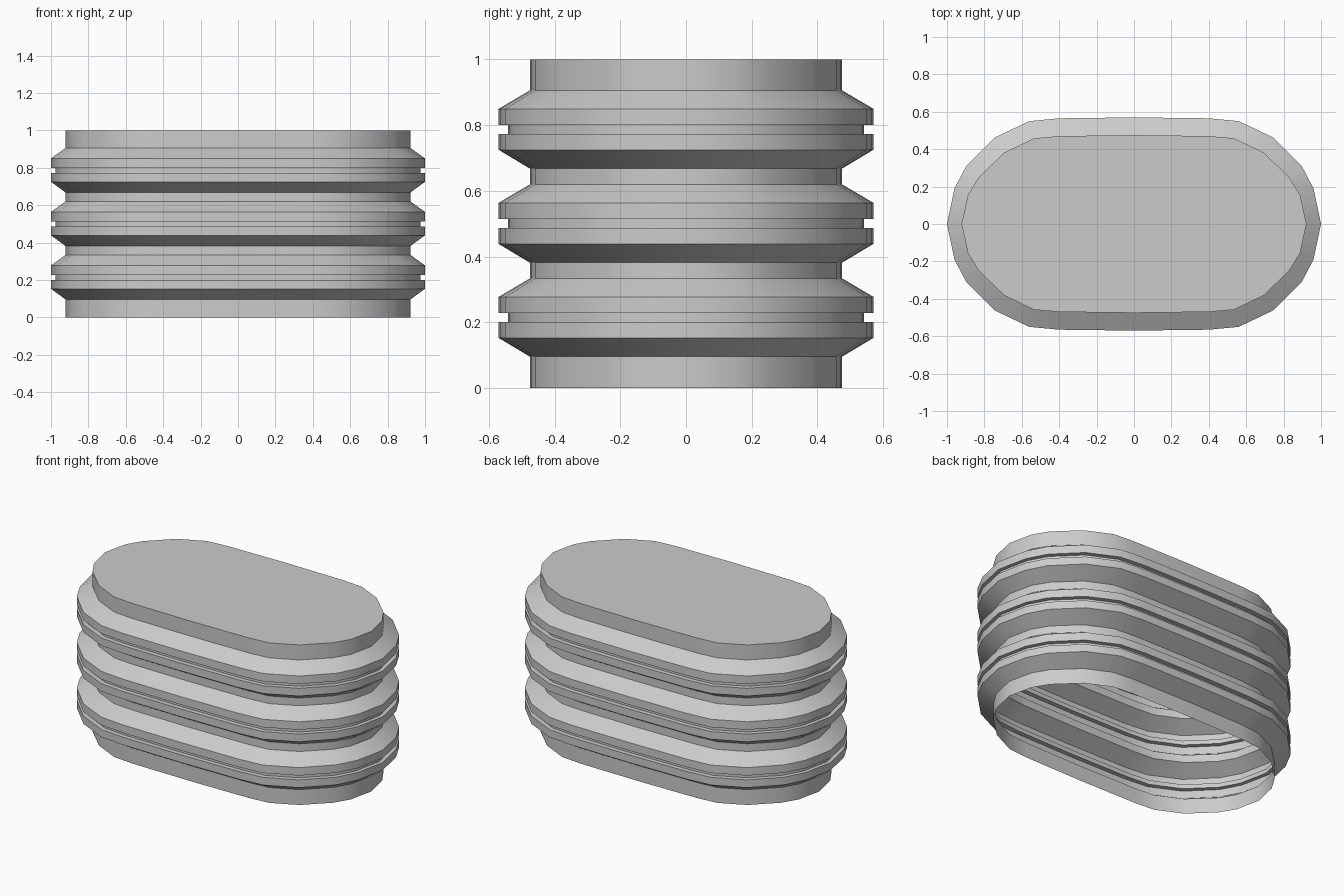
import bpy
import bmesh
import math

cube = bpy.data.objects.get("Cube")
if cube:
    bpy.data.objects.remove(cube, do_unlink=True)

# Plain grey material
grey = bpy.data.materials.new("plain grey")
grey.use_nodes = True
colour = (0.6, 0.6, 0.6, 1)
grey.diffuse_color = colour
grey.node_tree.nodes["Principled BSDF"].inputs["Base Color"].default_value = colour

# Quarter outlines of the wide and narrow rings, from the side tip to the middle
WIDE = [(1, 0), (0.96, 0.19), (0.897, 0.31), (0.745, 0.462),
        (0.56, 0.55), (0.4, 0.565), (0, 0.57)]
NARROW = [(0.922, 0), (0.888, 0.155), (0.83, 0.25), (0.692, 0.383),
          (0.535, 0.458), (0.4, 0.47), (0, 0.475)]


def outline(inset):
    """Full ring: 0 is the wide outline, 1 the narrow one."""
    q = [(a + (c - a) * inset, b + (d - b) * inset)
         for (a, b), (c, d) in zip(WIDE, NARROW)]
    half = q + [(-x, y) for x, y in q[-2::-1]]
    return half + [(x, -y) for x, y in half[-2:0:-1]]


# Wall profile as (inset, height): three ribs, each with a groove
PITCH = 0.286
RIB = [(1, -0.057), (0, 0), (0, 0.048), (0.3, 0.048),
       (0.3, 0.075), (0, 0.075), (0, 0.125), (1, 0.181)]
profile = [(1, 0)]
for i in range(3):
    profile += [(inset, 0.153 + i * PITCH + dz) for inset, dz in RIB]
profile.append((1, 1))

# Bellows shell: closed on top, open underneath
bm = bmesh.new()
rings = [[bm.verts.new((x, y, z)) for x, y in outline(inset)]
         for inset, z in profile]
for low, high in zip(rings, rings[1:]):
    for i in range(len(low)):
        j = (i + 1) % len(low)
        bm.faces.new((low[i], low[j], high[j], high[i]))
bm.faces.new(rings[-1])
mesh = bpy.data.meshes.new("bellows_shell")
bm.to_mesh(mesh)
bm.free()
mesh.materials.append(grey)
shell = bpy.data.objects.new("bellows_shell", mesh)
bpy.context.collection.objects.link(shell)

# Smooth around the rings, sharp at the ribs
bpy.ops.object.select_all(action="DESELECT")
shell.select_set(True)
bpy.context.view_layer.objects.active = shell
bpy.ops.object.shade_smooth_by_angle(angle=math.radians(30))
